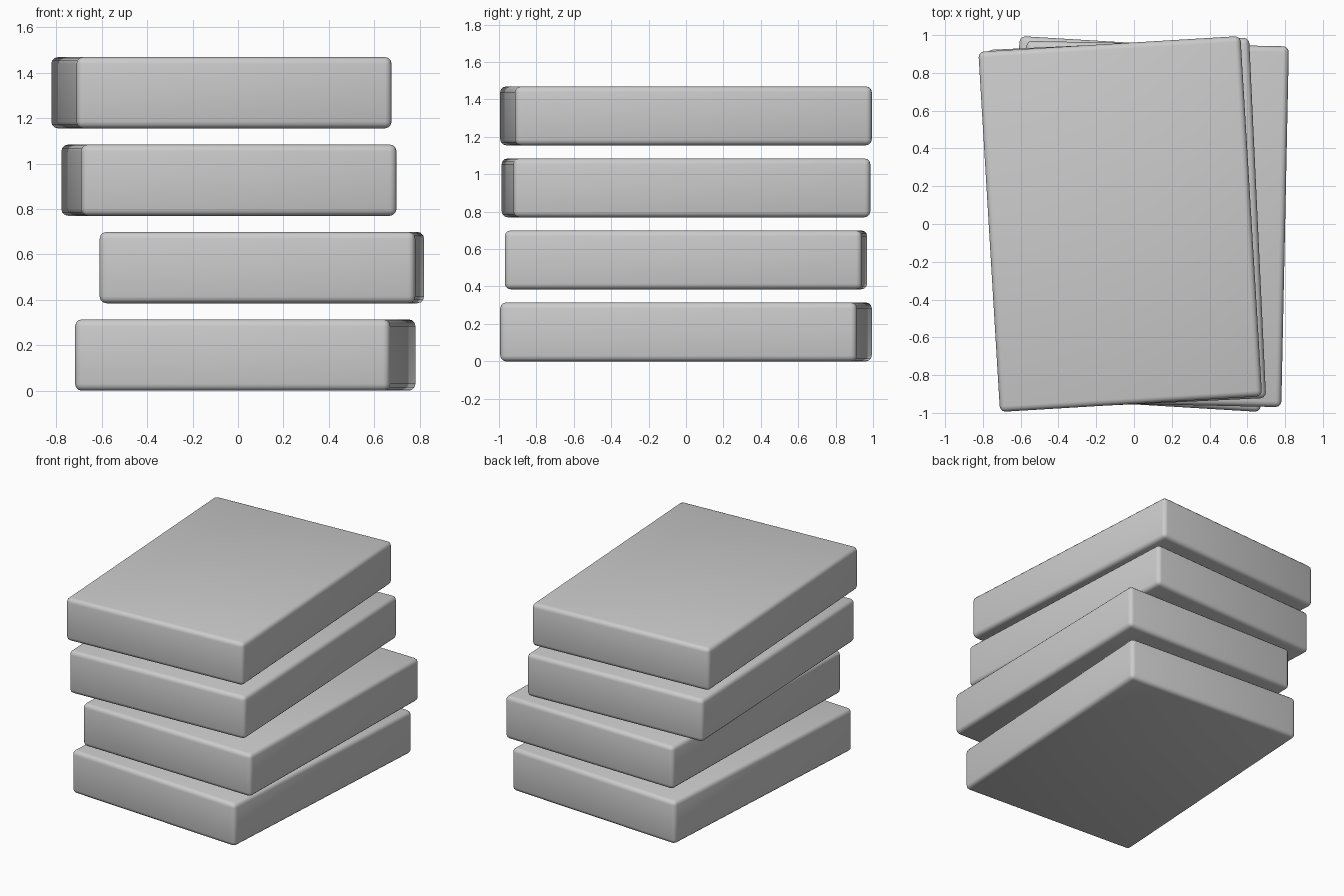
import bpy

if "Cube" in bpy.data.objects:
    bpy.data.objects.remove(bpy.data.objects["Cube"])

WIDTH, LENGTH, HEIGHT = 1.39, 1.91, 0.314
PITCH = 0.385


def add_slab(name, x, level, angle):
    """Rounded slab turned about the vertical axis."""
    bpy.ops.mesh.primitive_cube_add(
        size=1, location=(x, 0, HEIGHT / 2 + level * PITCH))
    slab = bpy.context.object
    slab.name = name
    slab.scale = (WIDTH, LENGTH, HEIGHT)
    bpy.ops.object.transform_apply(location=False, rotation=False, scale=True)
    slab.rotation_euler.z = angle
    bevel = slab.modifiers.new("rounded_edges", 'BEVEL')
    bevel.width = 0.03
    bevel.segments = 3
    bpy.ops.object.modifier_apply(modifier=bevel.name)
    bpy.ops.object.shade_smooth_by_angle()


# Stack from bottom to top: name, x offset, twist in radians
slabs = [
    ("bottom_slab", 0.032, -0.06),
    ("lower_middle_slab", 0.105, -0.021),
    ("upper_middle_slab", -0.04, 0.047),
    ("top_slab", -0.073, 0.06),
]
for level, (name, x, angle) in enumerate(slabs):
    add_slab(name, x, level, angle)
